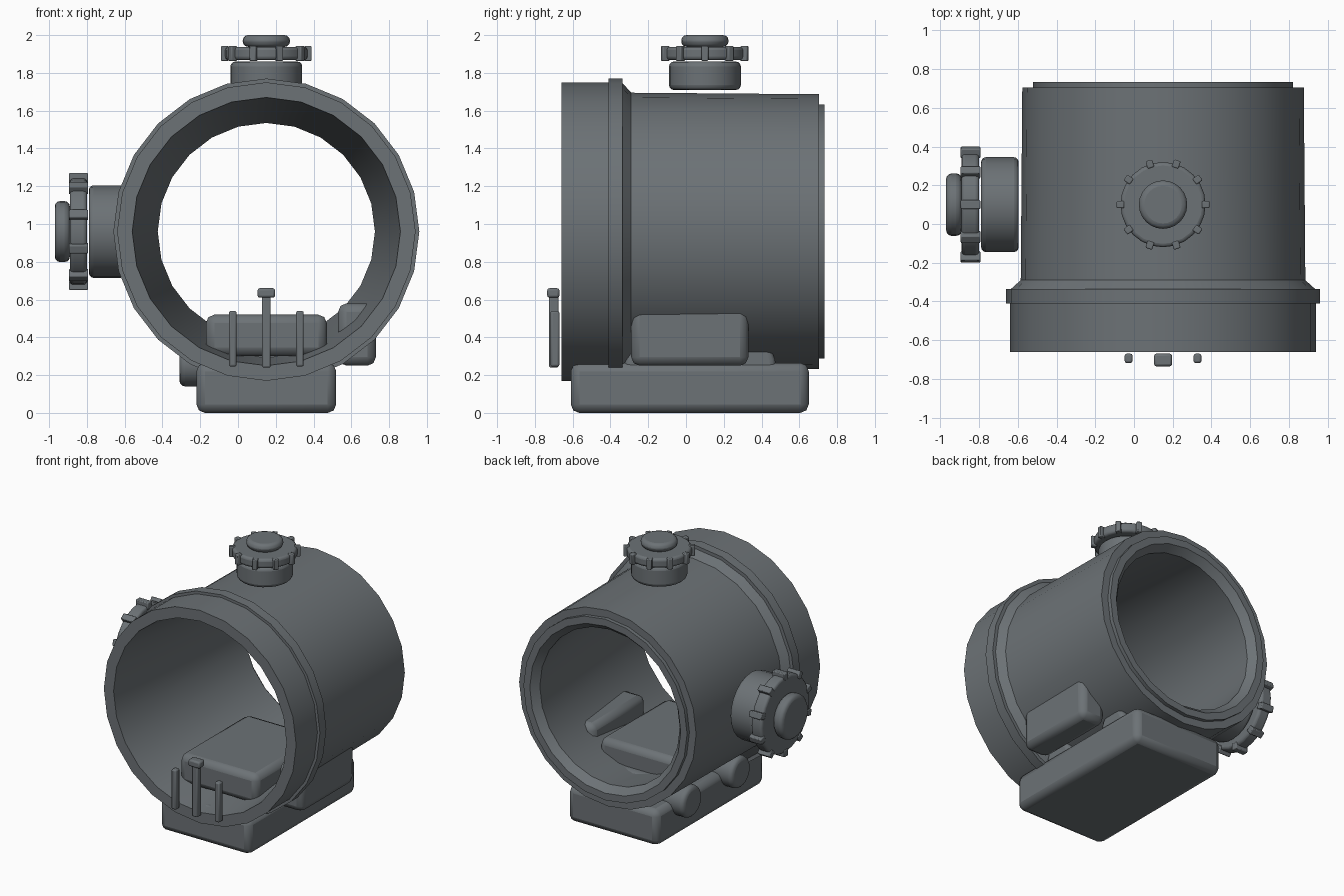
import bpy, bmesh, math
from mathutils import Matrix, Vector

cube = bpy.data.objects.get("Cube")
if cube:
    bpy.data.objects.remove(cube, do_unlink=True)

grey = bpy.data.materials.new("slate grey")
grey.use_nodes = True
colour = (0.15, 0.168, 0.18, 1)
grey.diffuse_color = colour
grey.node_tree.nodes["Principled BSDF"].inputs["Base Color"].default_value = colour

CX, CZ = 0.15, 0.96     # axis of the barrel


def finish(name, bm, matrix=Matrix(), bevel=0.0, segments=2):
    """Turn a bmesh into a shaded, optionally bevelled object."""
    bmesh.ops.recalc_face_normals(bm, faces=bm.faces)
    mesh = bpy.data.meshes.new(name)
    bm.to_mesh(mesh)
    bm.free()
    mesh.transform(matrix)
    mesh.materials.append(grey)
    ob = bpy.data.objects.new(name, mesh)
    bpy.context.collection.objects.link(ob)
    if bevel:
        mod = ob.modifiers.new("rounded edges", "BEVEL")
        mod.width = bevel
        mod.segments = segments
        mod.limit_method = "ANGLE"
    bpy.ops.object.select_all(action="DESELECT")
    ob.select_set(True)
    bpy.context.view_layer.objects.active = ob
    bpy.ops.object.shade_smooth_by_angle(angle=math.radians(32))
    return ob


def box(name, low, high, bevel, matrix=Matrix()):
    low, high = Vector(low), Vector(high)
    bm = bmesh.new()
    bmesh.ops.create_cube(bm, size=1)
    bmesh.ops.scale(bm, vec=high - low, verts=bm.verts)
    bmesh.ops.translate(bm, vec=(low + high) / 2, verts=bm.verts)
    return finish(name, bm, matrix, bevel)


def cylinder(name, radius, low, high, bevel, matrix, sides=24):
    bm = bmesh.new()
    bmesh.ops.create_cone(bm, cap_ends=True, segments=sides, radius1=radius,
                          radius2=radius, depth=high - low)
    bmesh.ops.translate(bm, vec=(0, 0, (low + high) / 2), verts=bm.verts)
    return finish(name, bm, matrix, bevel, 3)


def lathe(name, profile, sides):
    """Spin a closed (radius, y) outline around the barrel axis."""
    bm = bmesh.new()
    rings = []
    for i in range(sides):
        a = math.tau * i / sides
        rings.append([bm.verts.new((CX + r * math.cos(a), y, CZ + r * math.sin(a)))
                      for r, y in profile])
    n = len(profile)
    for i in range(sides):
        a, b = rings[i], rings[(i + 1) % sides]
        for j in range(n):
            k = (j + 1) % n
            bm.faces.new((a[j], a[k], b[k], b[j]))
    return finish(name, bm)


# Hollow barrel: front hood, flange, body, rear lip, tapered bore
lathe("barrel", [
    (0.79, -0.66), (0.79, -0.41), (0.81, -0.41), (0.81, -0.335), (0.785, -0.335),
    (0.735, -0.29), (0.727, 0.705), (0.672, 0.705), (0.672, 0.733), (0.62, 0.733),
    (0.575, 0.68), (0.66, -0.25), (0.71, -0.66)], 24)

# Mount: base block, block in the bore, side block, cross bolts
box("base_block", (-0.22, -0.61, 0), (0.52, 0.65, 0.265), 0.045)
box("bore_block", (-0.17, -0.45, 0.3), (0.47, 0.35, 0.52), 0.045)
box("side_block", (0.53, -0.29, 0.25), (0.73, 0.33, 0.58), 0.045)
for label, y in (("front", -0.21), ("rear", 0.36)):
    place = Matrix.Translation((0, y, 0.255)) @ Matrix.Rotation(math.pi / 2, 4, "Y")
    cylinder(label + "_cross_bolt", 0.115, -0.31, 0.5, 0.03, place)


def knob(label, place):
    """Adjustment knob along local z, with ten grip teeth."""
    cylinder(label + "_knob_base", 0.19, 0, 0.15, 0.025, place)
    cylinder(label + "_knob_rim", 0.22, 0.158, 0.228, 0.018, place)
    cylinder(label + "_knob_cap", 0.125, 0.228, 0.29, 0.028, place)
    for i in range(10):
        turn = Matrix.Rotation(math.tau * i / 10, 4, "Z")
        box(f"{label}_knob_tooth_{i + 1}", (0.2, -0.018, 0.153), (0.24, 0.018, 0.232),
            0.006, place @ turn)


knob("top", Matrix.Translation((CX, 0.1, 1.71)))
knob("side", Matrix.Translation((-0.596, 0.1, CZ))
     @ Matrix.Rotation(-math.pi / 2, 4, "Y") @ Matrix.Scale(1.29, 4))

# Sight posts ahead of the hood
box("left_post", (0.308, -0.718, 0.245), (0.348, -0.67, 0.54), 0.01)
box("right_post", (-0.048, -0.718, 0.245), (-0.008, -0.67, 0.54), 0.01)
box("centre_post", (0.127, -0.725, 0.24), (0.173, -0.675, 0.62), 0.008)
box("centre_post_cap", (0.103, -0.735, 0.61), (0.197, -0.67, 0.66), 0.012)
